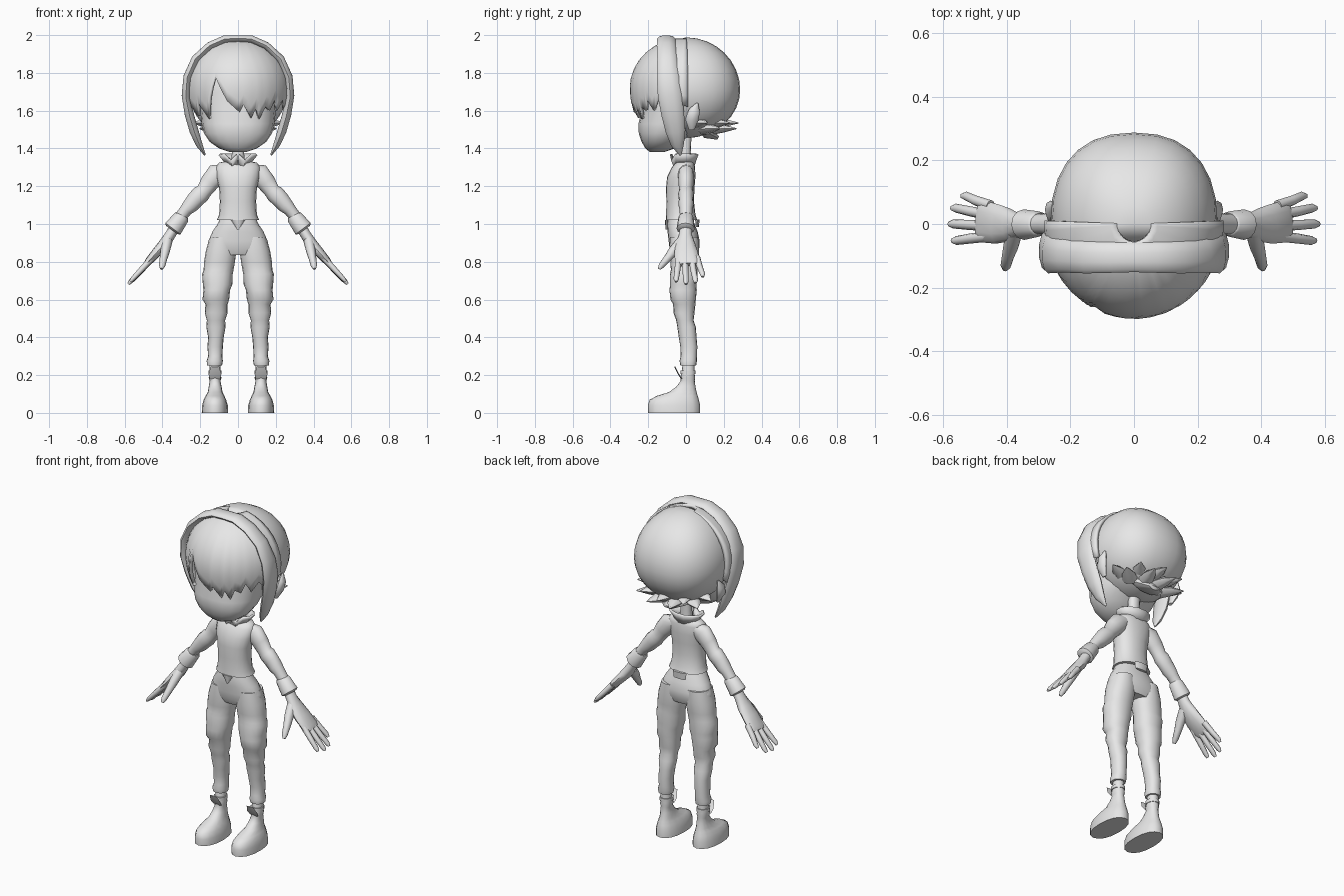
import bpy, bmesh, math
from mathutils import Vector

mat = bpy.data.materials.new("light_grey")
mat.diffuse_color = (0.8, 0.8, 0.8, 1)


def finish(name, bm, angle=50):
    bmesh.ops.recalc_face_normals(bm, faces=bm.faces)
    me = bpy.data.meshes.new(name)
    bm.to_mesh(me)
    bm.free()
    me.materials.append(mat)
    ob = bpy.data.objects.new(name, me)
    bpy.context.collection.objects.link(ob)
    bpy.ops.object.select_all(action='DESELECT')
    ob.select_set(True)
    bpy.context.view_layer.objects.active = ob
    bpy.ops.object.shade_smooth_by_angle(angle=math.radians(angle))
    return ob


def loft(name, loops, caps=(True, True), angle=50):
    """Skin closed loops of points."""
    bm = bmesh.new()
    rows = [[bm.verts.new(p) for p in loop] for loop in loops]
    n = len(rows[0])
    for a, b in zip(rows, rows[1:]):
        for i in range(n):
            j = (i + 1) % n
            bm.faces.new((a[i], a[j], b[j], b[i]))
    for row, cap in zip((rows[0], rows[-1]), caps):
        if cap:
            bm.faces.new(row)
    return finish(name, bm, angle)


def stack(name, rings, s=1, n=16, caps=(True, True), p=0.9):
    """Flat rings given as z, x min, x max, y min, y max."""
    loops = []
    for z, x0, x1, y0, y1 in rings:
        loop = []
        for i in range(n):
            a = 2 * math.pi * i / n
            c, d = math.cos(a), math.sin(a)
            c = math.copysign(abs(c) ** p, c)
            d = math.copysign(abs(d) ** p, d)
            loop.append((s * ((x0 + x1) / 2 + c * (x1 - x0) / 2), (y0 + y1) / 2 + d * (y1 - y0) / 2, z))
        loops.append(loop)
    return loft(name, loops, caps)


def tube(name, pts, s=1, n=10, axis=(0, 1, 0), caps=(True, True)):
    """Tube along x, y, z with a radius along the axis and one across it."""
    cs = [Vector((s * q[0], q[1], q[2])) for q in pts]
    loops = []
    for k, q in enumerate(pts):
        t = (cs[min(k + 1, len(cs) - 1)] - cs[max(k - 1, 0)]).normalized()
        u = Vector(axis)
        u = (u - t * u.dot(t)).normalized()
        v = t.cross(u)
        loops.append([cs[k] + u * q[3] * math.cos(2 * math.pi * i / n) + v * q[4] * math.sin(2 * math.pi * i / n)
                      for i in range(n)])
    return loft(name, loops, caps)


# Face
stack("face", [(1.38, -.04, .04, -.19, -.12), (1.40, -.1, .1, -.215, -.06), (1.435, -.15, .15, -.235, -.02),
               (1.48, -.18, .18, -.25, .03), (1.53, -.193, .193, -.252, .08), (1.6, -.2, .2, -.235, .1),
               (1.7, -.21, .21, -.235, .1), (1.8, -.2, .2, -.22, .1), (1.88, -.14, .14, -.17, .08)], n=20)

# Back of the hair
bm = bmesh.new()
bmesh.ops.create_uvsphere(bm, u_segments=28, v_segments=16, radius=1)
for v in bm.verts:
    x, y, z = v.co
    r = math.hypot(x, y)
    if r > 1e-5:
        x, y = (r * math.copysign(abs(w / r) ** .85, w) for w in (x, y))
    v.co = (x * .262, y * (.287 if y > 0 else .1), 1.71 + z * (.278 if z > 0 else .255))
finish("back_hair", bm)

# Fringe: half dome with a jagged lower edge, as angle from the front and height
EDGE = [(-92, 1.62), (-80, 1.58), (-72, 1.64), (-56, 1.57), (-50, 1.64), (-38, 1.555), (-32, 1.67), (-26, 1.78),
        (-12, 1.65), (2, 1.59), (6, 1.63), (16, 1.56), (21, 1.61), (27, 1.555), (33, 1.62), (40, 1.6),
        (45, 1.66), (52, 1.6), (60, 1.66), (72, 1.6), (80, 1.64), (92, 1.62)]
cols = []
for (a0, z0), (a1, z1) in zip(EDGE, EDGE[1:]):
    cols += [(a0, z0), ((a0 + a1) / 2, (z0 + z1) / 2)]
cols.append(EDGE[-1])
bm = bmesh.new()
grid = []
for a, zb in cols:
    col = []
    for k in range(11):
        t = math.sin(math.pi / 2 * k / 10)
        z = zb + (1.983 - zb) * t
        if z > 1.72:
            f = math.sqrt(max(0, 1 - ((z - 1.72) / .268) ** 2))
        else:
            f = 1 - .1 * ((1.72 - z) / .15) ** 2
        q = math.radians(a)
        col.append(bm.verts.new((.282 * f * math.sin(q), -.298 * f * math.cos(q), z)))
    grid.append(col)
for a, b in zip(grid, grid[1:]):
    for k in range(10):
        bm.faces.new((a[k], b[k], b[k + 1], a[k + 1]))
fringe = finish("fringe", bm, 60)
sol = fringe.modifiers.new("thickness", 'SOLIDIFY')
sol.thickness = .018
# Solidify grows inwards from outward facing faces
sol.offset = -1 if fringe.data.polygons[0].normal.x < 0 else 1

# Arched hair band ending in long side locks
half = [(.07, -.105, 1.98, .048, .02), (.15, -.105, 1.945, .05, .02), (.225, -.1, 1.875, .052, .022),
        (.268, -.095, 1.78, .06, .022), (.277, -.085, 1.68, .064, .022), (.258, -.07, 1.58, .06, .025),
        (.232, -.055, 1.49, .052, .025), (.205, -.045, 1.42, .035, .018), (.175, -.03, 1.365, .006, .005)]
left = [(-x, y, z, a, b) for x, y, z, a, b in reversed(half)]
tube("hair_band", left + [(0, -.105, 1.982, .046, .018)] + half, n=10)

for s in (1, -1):
    # Tufts by the ears
    tube("ear_tuft", [(.235, .03, 1.5, .015, .008), (.255, .03, 1.55, .035, .018), (.262, .045, 1.6, .03, .018),
                      (.255, .06, 1.64, .005, .005)], s, 8)
# Pointed tufts at the nape
for i in range(-4, 5):
    a = i * .29
    d = Vector((math.sin(a), math.cos(a), 0))
    drop = .03 * (i % 2)
    p = [Vector((d.x * r, d.y * r * 1.05, z - drop)) for r, z in ((.14, 1.53), (.20, 1.535), (.265, 1.535))]
    tube("nape_tuft", [(*p[0], .045, .03), (*p[1], .035, .022), (*p[2], .003, .003)], n=6, axis=(d.y, -d.x, 0))
tube("lower_nape", [(0, .1, 1.52, .12, .05), (0, .12, 1.48, .1, .035), (0, .17, 1.455, .03, .01)], n=10, axis=(1, 0, 0))

# Neck, jacket and open collar
stack("neck", [(1.3, -.04, .04, -.035, .03), (1.38, -.032, .032, -.03, .025), (1.48, -.035, .035, -.03, .03)], n=12)
stack("jacket", [(1.02, -.112, .112, -.107, .06), (1.05, -.1, .1, -.105, .05), (1.12, -.096, .096, -.104, .042),
                 (1.19, -.1, .1, -.106, .045), (1.25, -.115, .115, -.1, .05), (1.3, -.118, .118, -.075, .048),
                 (1.325, -.1, .1, -.055, .042), (1.335, -.05, .05, -.04, .035)], n=20)
bm = bmesh.new()
rows = []
for z, rx, ry in ((1.315, .055, .045), (1.345, .075, .055), (1.372, .098, .066)):
    rows.append([bm.verts.new((rx * math.sin(math.radians(a)), -.008 - ry * math.cos(math.radians(a)),
                               z - (.03 if a in (22, 338) and z > 1.33 else 0)))
                 for a in (4, 22, 45, 75, 105, 135, 165, 195, 225, 255, 285, 315, 338, 356)])
for a, b in zip(rows, rows[1:]):
    for i in range(13):
        bm.faces.new((a[i], a[i + 1], b[i + 1], b[i]))
finish("collar", bm).modifiers.new("thickness", 'SOLIDIFY').thickness = .012

# Trousers
stack("hips", [(1.03, -.095, .095, -.095, .035), (1.0, -.108, .108, -.1, .045), (.96, -.135, .135, -.098, .062),
               (.91, -.157, .157, -.092, .072), (.87, -.165, .165, -.087, .07), (.835, -.14, .14, -.07, .055)], n=20)
LEG = [(.93, .02, .148, -.085, .068), (.86, .008, .17, -.088, .07), (.8, .016, .18, -.083, .064),
       (.755, .024, .182, -.08, .06), (.735, .028, .19, -.086, .062), (.68, .03, .186, -.084, .056),
       (.65, .042, .183, -.088, .057), (.6, .047, .188, -.082, .052), (.575, .055, .172, -.068, .05),
       (.53, .055, .176, -.066, .045), (.49, .068, .165, -.052, .04), (.455, .066, .168, -.046, .052),
       (.4, .076, .158, -.038, .056), (.35, .08, .162, -.03, .06), (.3, .083, .158, -.028, .058),
       (.275, .08, .166, -.034, .058), (.252, .084, .164, -.03, .054)]
BOOT = [(0, .052, .192, -.2, .075), (.04, .054, .19, -.202, .075), (.07, .063, .182, -.192, .068),
        (.09, .072, .172, -.155, .062), (.11, .082, .16, -.09, .056), (.14, .087, .155, -.05, .05),
        (.17, .093, .15, -.028, .046), (.185, .088, .155, -.03, .048), (.215, .092, .152, -.022, .045),
        (.26, .094, .15, -.018, .044)]
for s in (1, -1):
    stack("trouser_leg", LEG, s)
    stack("boot", BOOT, s)
    # Boot tongue and ankle strap
    tube("boot_tongue", [(.122, -.022, .18, .028, .004), (.122, -.04, .205, .034, .004),
                         (.122, -.06, .245, .022, .003)], s, 6, axis=(1, 0, 0))
    stack("ankle_strap", [(.205, .087, .157, -.03, .05), (.225, .087, .157, -.03, .05)], s)

# Belt parts under the jacket hem
for name, y, w, z0, z1 in (("belt_point", -.1, .038, 1.022, .972), ("back_pouch", .06, .045, 1.025, .985)):
    tip = .004 if y < 0 else .04
    tube(name, [(0, y, z0, w, .012), (0, y, z1, tip, .008)], n=8, axis=(1, 0, 0))

# Arms, cuffs and gloved hands
for s in (1, -1):
    tube("sleeve", [(.07, 0, 1.285, .035, .035), (.11, 0, 1.265, .042, .058), (.15, 0, 1.22, .04, .05),
                    (.18, 0, 1.175, .036, .042), (.195, 0, 1.16, .042, .048), (.225, 0, 1.13, .038, .046),
                    (.25, 0, 1.1, .04, .042), (.275, 0, 1.075, .034, .034), (.31, 0, 1.03, .032, .03)], s, 12)
    tube("cuff", [(.295, 0, 1.045, .035, .034), (.3, 0, 1.035, .04, .042), (.345, -.002, .975, .048, .05),
                  (.35, -.002, .968, .036, .038)], s, 12)
    tube("palm", [(.325, 0, 1.0, .03, .028), (.36, -.003, .94, .036, .028), (.39, -.003, .895, .052, .03),
                  (.43, 0, .85, .062, .026), (.475, .008, .8, .066, .02), (.49, .01, .785, .058, .012)], s, 12)
    # Four fingers as base and tip positions
    for y0, y1, x1, z1 in ((-.038, -.052, .57, .695), (-.006, .0, .58, .682), (.028, .05, .572, .688),
                           (.058, .088, .54, .72)):
        tube("finger", [(.45, y0, .825, .017, .017), (.45 + (x1 - .45) * .5, (y0 + y1) / 2, .825 + (z1 - .825) * .5,
                                                      .016, .015),
                        (x1 - .012, y1, z1 + .014, .014, .012), (x1, y1, z1, .008, .007)], s, 8)
    tube("thumb", [(.375, -.02, .91, .03, .028), (.385, -.065, .86, .027, .025), (.395, -.1, .815, .02, .02),
                   (.402, -.13, .78, .016, .017), (.405, -.142, .762, .008, .008)], s, 8)
